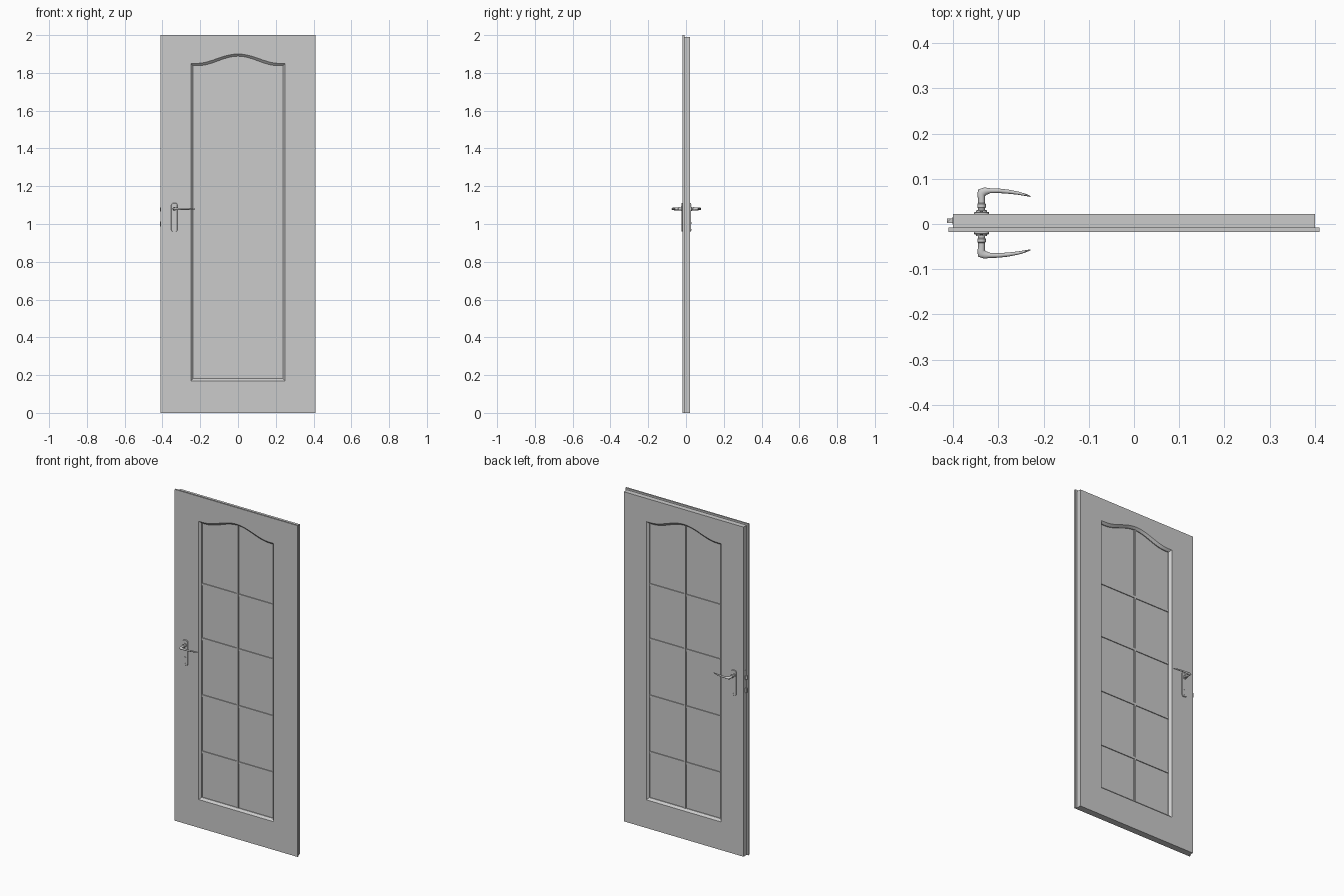
import bpy, bmesh, math
from mathutils import Vector

if "Cube" in bpy.data.objects:
    bpy.data.objects.remove(bpy.data.objects["Cube"])

MID = 0.002          # y of the door's middle plane
HALF = 0.020         # half thickness of the leaf
HX, HZ = -0.337, 1.08  # handle spindle position


def loft(name, rings, closed=False, smooth=False):
    """Skin a list of equal-length point rings; cap the ends unless closed."""
    bm = bmesh.new()
    vs = [[bm.verts.new(p) for p in r] for r in rings]
    n = len(vs[0])
    for i in range(len(vs) if closed else len(vs) - 1):
        a, b = vs[i], vs[(i + 1) % len(vs)]
        for j in range(n):
            k = (j + 1) % n
            bm.faces.new((a[j], a[k], b[k], b[j]))
    if not closed:
        bm.faces.new(vs[0])
        bm.faces.new(vs[-1])
    bmesh.ops.recalc_face_normals(bm, faces=bm.faces)
    me = bpy.data.meshes.new(name)
    bm.to_mesh(me)
    bm.free()
    ob = bpy.data.objects.new(name, me)
    bpy.context.collection.objects.link(ob)
    if smooth:
        bpy.ops.object.select_all(action='DESELECT')
        bpy.context.view_layer.objects.active = ob
        ob.select_set(True)
        bpy.ops.object.shade_smooth_by_angle(angle=math.radians(35))
    return ob


def box(name, x0, x1, y0, y1, z0, z1):
    return loft(name, [[(x0, y, z0), (x1, y, z0), (x1, y, z1), (x0, y, z1)]
                       for y in (y0, y1)])


# Outlines share one vertex order so opening and outer edge can be bridged
STEPS = 40
TS = [1 - 2 * i / STEPS for i in range(STEPS + 1)]


def arch(x):
    return 1.85 + 0.025 * (1 + math.cos(math.pi * min(abs(x) / 0.225, 1)))


def opening(y, inset):
    w = 0.25 - inset
    return ([(-w, y, 0.17 + inset), (w, y, 0.17 + inset)]
            + [(w * t, y, arch(0.25 * t) - inset) for t in TS])


def outer(y, w, top):
    return [(-w, y, 0), (w, y, 0)] + [(w * t, y, top) for t in TS]


# Door leaf: rebated edge outside, splayed moulding around the opening
F, B, LIP = MID - HALF, MID + HALF, -0.008
loft("door_leaf", [
    opening(F, 0), outer(F, 0.41, 2.0), outer(LIP, 0.41, 2.0),
    outer(LIP, 0.40, 1.99), outer(B, 0.40, 1.99), opening(B, 0),
    opening(MID + 0.008, 0.012), opening(MID - 0.008, 0.012)], closed=True)

# Glass panel
loft("glass_panel", [opening(MID - 0.003, 0.010), opening(MID + 0.003, 0.010)])

# Glazing bars
for i, z in enumerate((0.455, 0.795, 1.138, 1.468)):
    box(f"cross_bar_{i + 1}", -0.239, 0.239, MID - 0.008, MID + 0.008,
        z - 0.007, z + 0.007)
box("centre_bar", -0.006, 0.006, MID - 0.009, MID + 0.009, 0.181, 1.889)


def disc_ring(x, z, y, r, n=20):
    return [(x + r * math.cos(2 * math.pi * k / n), y,
             z + r * math.sin(2 * math.pi * k / n)) for k in range(n)]


def plate_ring(y, inset):
    cx, cz, hw, hh, r = HX, 1.035, 0.0165 - inset, 0.076 - inset, 0.011 - inset
    pts = []
    for q, (sx, sz) in enumerate(((1, 1), (-1, 1), (-1, -1), (1, -1))):
        for k in range(6):
            a = math.pi / 2 * (q + k / 5)
            pts.append((cx + sx * (hw - r) + r * math.cos(a), y,
                        cz + sz * (hh - r) + r * math.sin(a)))
    return pts


# Handle set, mirrored on both faces
for side, label in ((-1, "front"), (1, "back")):
    def Y(d):
        return MID + side * d

    # Back plate with softened rim
    loft(f"{label}_plate", [plate_ring(Y(0.019), 0), plate_ring(Y(0.0235), 0),
                            plate_ring(Y(0.025), 0.0015)], smooth=True)
    # Screws and keyhole collar
    for nm, z, r in (("upper_screw", 1.101, 0.0035), ("lower_screw", 0.969, 0.0035),
                     ("key_collar", 1.005, 0.006)):
        loft(f"{label}_{nm}", [disc_ring(HX, z, Y(0.023), r, 14),
                               disc_ring(HX, z, Y(0.0262), r, 14)], smooth=True)
    # Turned neck
    prof = [(0.023, 0.012), (0.028, 0.012), (0.029, 0.008), (0.033, 0.008),
            (0.035, 0.0095), (0.042, 0.0095), (0.044, 0.0075), (0.062, 0.0075)]
    loft(f"{label}_neck", [disc_ring(HX, HZ, Y(d), r) for d, r in prof], smooth=True)
    # Curved tapering lever: x, distance from mid, half width, half height
    path = [(-0.337, 0.054, 0.0075, 0.0075), (-0.338, 0.061, 0.0085, 0.0075),
            (-0.337, 0.067, 0.0105, 0.007), (-0.329, 0.0705, 0.0085, 0.0065),
            (-0.318, 0.0715, 0.0055, 0.006), (-0.300, 0.0715, 0.005, 0.0055),
            (-0.278, 0.0695, 0.0045, 0.005), (-0.255, 0.066, 0.0035, 0.0045),
            (-0.238, 0.0618, 0.0022, 0.0035), (-0.2285, 0.0588, 0.001, 0.002)]
    rings = []
    for i, (x, d, w, h) in enumerate(path):
        p, q = path[max(i - 1, 0)], path[min(i + 1, len(path) - 1)]
        t = Vector((q[0] - p[0], q[1] - p[1])).normalized()
        rings.append([(x - t.y * w * math.cos(a), Y(d + t.x * w * math.cos(a)),
                       HZ + h * math.sin(a))
                      for a in (2 * math.pi * k / 16 for k in range(16))])
    loft(f"{label}_lever", rings, smooth=True)

# Lock face plate, latch and bolt on the closing edge
box("lock_face", -0.4015, -0.399, -0.001, 0.015, 0.95, 1.12)
loft("latch", [[(-0.399, 0.002, z), (-0.413, 0.002, z), (-0.413, 0.005, z),
                (-0.405, 0.012, z), (-0.399, 0.012, z)] for z in (1.066, 1.088)])
box("bolt", -0.413, -0.399, 0.002, 0.012, 0.988, 1.014)
